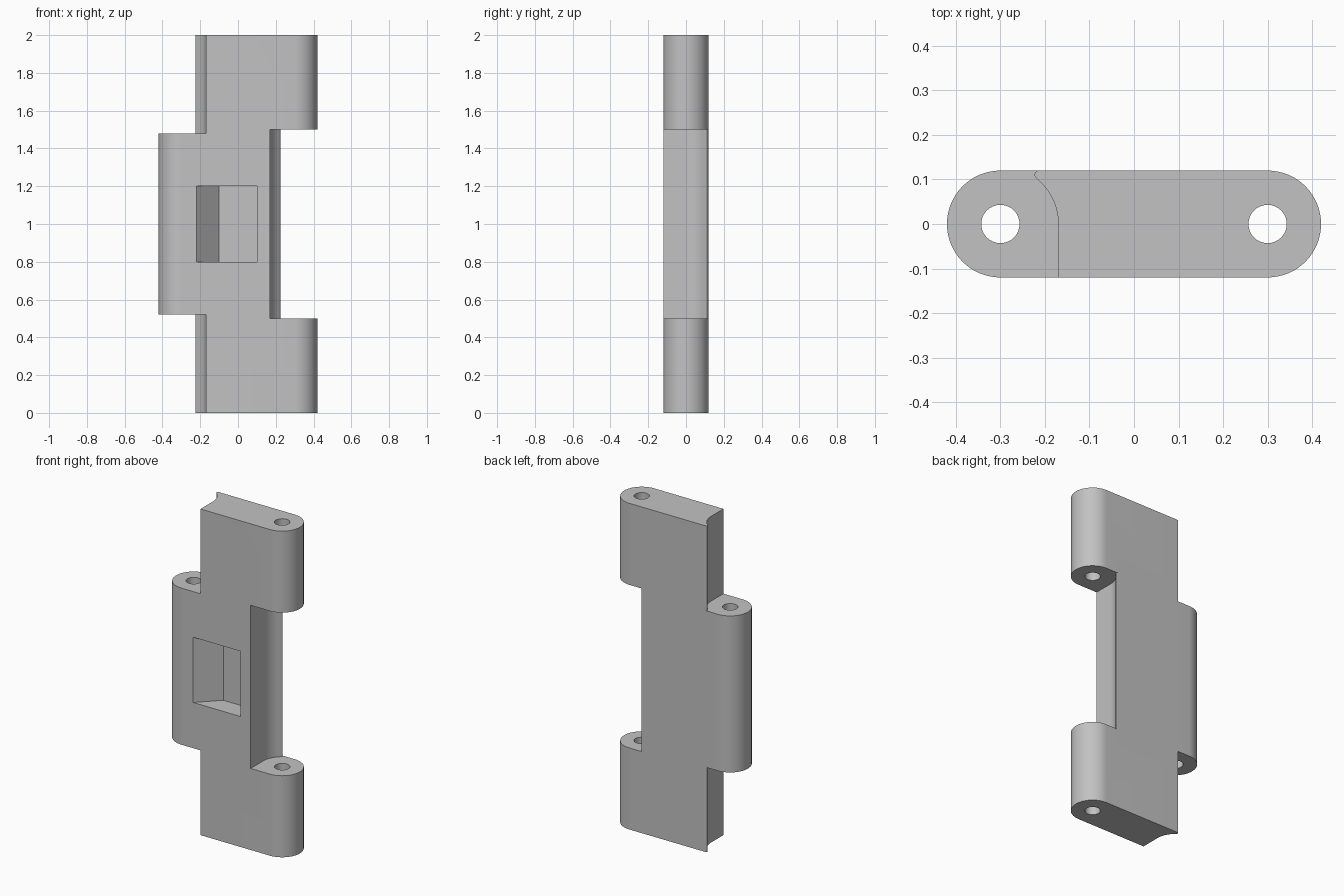
import bpy, bmesh
from math import sin, cos, pi, radians

cube = bpy.data.objects.get("Cube")
if cube:
    bpy.data.objects.remove(cube, do_unlink=True)

HALF = 0.12      # half thickness and knuckle radius
PIN_X = 0.3      # pin axis distance from centre
CLEAR = 0.13     # clearance radius around a neighbour's knuckle

grey = bpy.data.materials.new("plain grey")
grey.use_nodes = True
grey.diffuse_color = (0.54, 0.54, 0.54, 1)
grey.node_tree.nodes["Principled BSDF"].inputs["Base Color"].default_value = (0.54, 0.54, 0.54, 1)


def arc(cx, cy, r, start, end, n):
    angles = [radians(start + (end - start) * i / n) for i in range(n + 1)]
    return [(cx + r * cos(a), cy + r * sin(a)) for a in angles]


def prism(name, outline, z0, z1):
    """Extrude an xy outline from z0 to z1."""
    bm = bmesh.new()
    face = bm.faces.new([bm.verts.new((x, y, z0)) for x, y in outline])
    top = bmesh.ops.extrude_face_region(bm, geom=[face])["geom"]
    verts = [v for v in top if isinstance(v, bmesh.types.BMVert)]
    bmesh.ops.translate(bm, verts=verts, vec=(0, 0, z1 - z0))
    bmesh.ops.recalc_face_normals(bm, faces=bm.faces)
    mesh = bpy.data.meshes.new(name)
    bm.to_mesh(mesh)
    bm.free()
    mesh.materials.append(grey)
    obj = bpy.data.objects.new(name, mesh)
    bpy.context.collection.objects.link(obj)
    return obj


# Link body: full-height bar with rounded sides
body = prism("hinge_link", arc(PIN_X, 0, HALF, -90, 90, 32)
             + arc(-PIN_X, 0, HALF, 90, 270, 32), 0, 2)

# Notch outline: straight front, hollow curve, small rounded lip at the back
notch = [(-0.17, -0.2)] + arc(-PIN_X, 0, CLEAR, 0, 48, 14)
notch += [(-0.22, 0.104), (-0.224, 0.11), (-0.222, 0.116), (-0.216, 0.12),
          (-0.216, 0.2), (-0.6, 0.2), (-0.6, -0.2)]
mirrored = [(-x, y) for x, y in notch]

cutters = [
    prism("lower_notch_cutter", notch, -0.1, 0.52),
    prism("upper_notch_cutter", notch, 1.48, 2.1),
    prism("middle_notch_cutter", mirrored, 0.5, 1.5),
]

# Pin holes
for side, x in (("right", -PIN_X), ("left", PIN_X)):
    cutters.append(prism(side + "_pin_cutter", arc(x, 0, 0.043, 0, 348.75, 31), -0.1, 2.1))

# Front pocket with one sloping wall
cutters.append(prism("pocket_cutter", [(-0.34, -0.24), (-0.1, 0), (0.1, 0), (0.1, -0.24)], 0.8, 1.2))

bpy.ops.object.select_all(action="DESELECT")
bpy.context.view_layer.objects.active = body
body.select_set(True)
for cutter in cutters:
    cutter.hide_render = True
    mod = body.modifiers.new("cut", "BOOLEAN")
    mod.operation = "DIFFERENCE"
    mod.solver = "EXACT"
    mod.object = cutter
    bpy.ops.object.modifier_apply(modifier=mod.name)
    bpy.data.objects.remove(cutter, do_unlink=True)

bpy.ops.object.shade_smooth_by_angle(angle=pi / 6)
